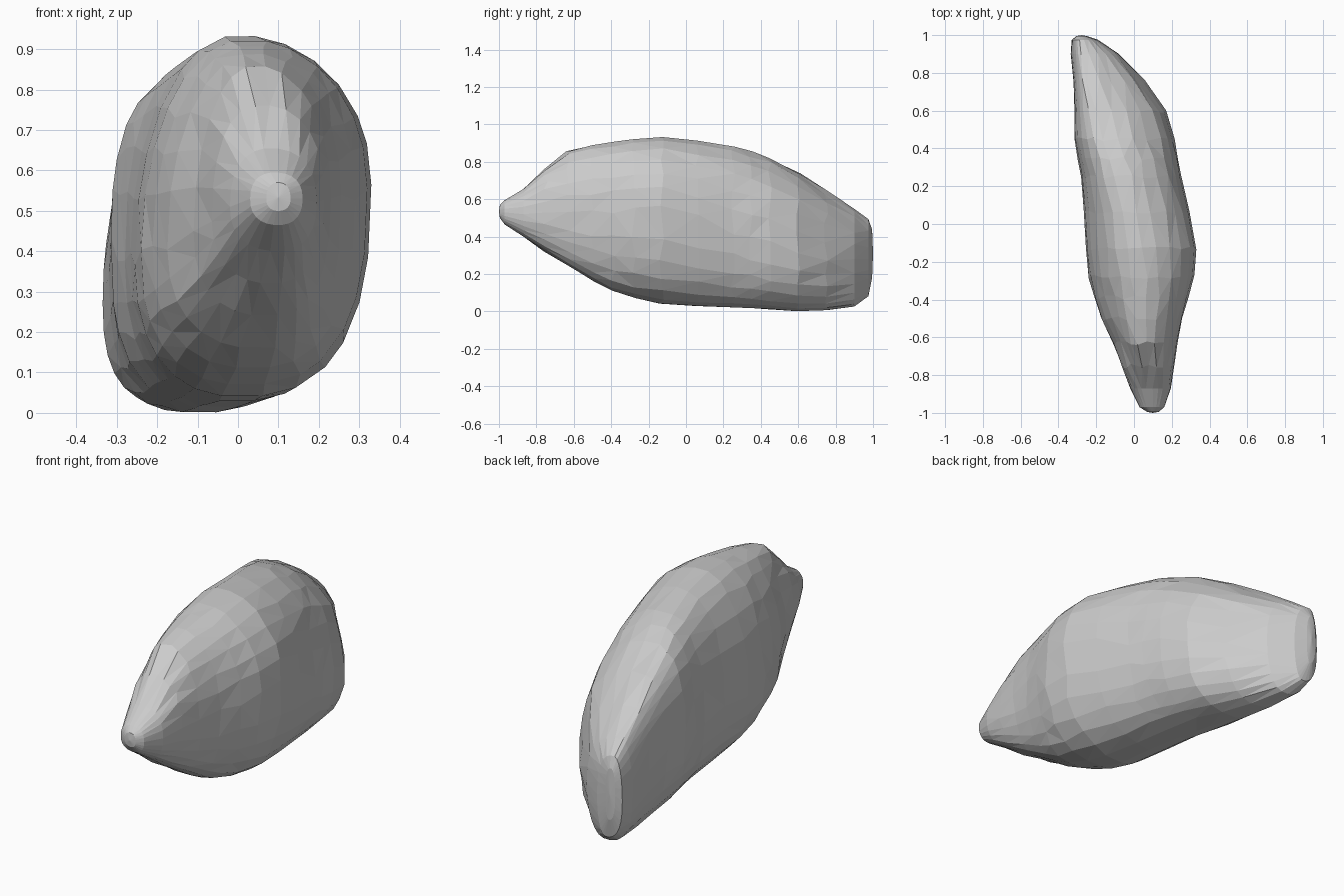
import bpy, bmesh, math, random

if "Cube" in bpy.data.objects:
    bpy.data.objects.remove(bpy.data.objects["Cube"])

random.seed(4)
SIDES = 26

# Stations along y: y, x min, x max, z min, z max, ridge x, keel x, left bulge z, right bulge z
STATIONS = [
    (-1.00, 0.07, 0.13, 0.50, 0.57, 0.10, 0.10, 0.53, 0.53),
    (-0.97, 0.03, 0.16, 0.465, 0.595, 0.09, 0.10, 0.53, 0.53),
    (-0.87, -0.02, 0.195, 0.40, 0.655, 0.08, 0.10, 0.51, 0.52),
    (-0.63, -0.11, 0.23, 0.24, 0.86, 0.04, 0.07, 0.45, 0.53),
    (-0.50, -0.175, 0.255, 0.16, 0.89, 0.04, 0.05, 0.42, 0.53),
    (-0.28, -0.24, 0.32, 0.07, 0.925, 0.02, 0.01, 0.39, 0.55),
    (-0.13, -0.255, 0.33, 0.04, 0.935, 0.00, 0.00, 0.38, 0.56),
    (0.25, -0.28, 0.25, 0.02, 0.885, -0.06, -0.03, 0.38, 0.44),
    (0.45, -0.315, 0.215, 0.01, 0.82, -0.13, -0.07, 0.40, 0.36),
    (0.60, -0.315, 0.17, 0.00, 0.74, -0.18, -0.10, 0.40, 0.31),
    (0.75, -0.32, 0.06, 0.005, 0.645, -0.23, -0.15, 0.36, 0.28),
    (0.90, -0.335, -0.08, 0.025, 0.55, -0.27, -0.19, 0.27, 0.28),
    (0.975, -0.33, -0.19, 0.08, 0.495, -0.28, -0.24, 0.28, 0.28),
    (1.00, -0.305, -0.25, 0.18, 0.44, -0.28, -0.27, 0.31, 0.31),
]


def refine(st):
    """Add a smooth in-between station wherever the gap is wide."""
    out = [st[0]]
    for i in range(1, len(st)):
        a, b = st[i - 1], st[i]
        if b[0] - a[0] > 0.17:
            p, q = st[i - 2], st[i + 1]
            h = b[0] - a[0]
            mid = [(u + v) / 2 + h / 8 * ((v - o) / (b[0] - p[0]) - (w - u) / (q[0] - a[0]))
                   for o, u, v, w in zip(p, a, b, q)]
            out.append(mid)
        out.append(b)
    return out


def roundness(y, c, s):
    """Superellipse exponent of each quarter; higher is boxier."""
    if y < -0.7 or y > 0.89:
        return 2.35
    if s > 0:
        return 2.15 if c > 0 else 2.0 + 0.8 * min(1, max(0, y) / 0.5)
    return 2.55 if c > 0 else 2.45


def section(bm, st):
    """Lopsided rounded ring made of four elliptical quarters."""
    y, x0, x1, z0, z1, ridge, keel, zl, zr = st
    wobble = 0 if abs(y) > 0.8 else 1
    ring = []
    for i in range(SIDES):
        a = 2 * math.pi * (i + wobble * random.uniform(-.15, .15)) / SIDES
        c, s = math.cos(a), math.sin(a)
        p = 2 / roundness(y, c, s)
        cx = math.copysign(abs(c) ** p, c)
        sz = math.copysign(abs(s) ** p, s)
        # the centre line leans from keel to ridge
        mid = (ridge if s > 0 else keel) * abs(sz) + (ridge + keel) / 2 * (1 - abs(sz))
        wide = zl + (zr - zl) * (1 + cx) / 2
        x = mid + cx * ((x1 - mid) if c > 0 else (mid - x0))
        z = wide + sz * ((z1 - wide) if s > 0 else (wide - z0))
        ring.append(bm.verts.new((x, y + wobble * random.uniform(-.012, .012), z)))
    return ring


def close_end(bm, ring, y):
    """Shallow cone over an end ring."""
    n = len(ring)
    mid = [sum(v.co[k] for v in ring) / n for k in range(3)]
    hub = bm.verts.new((mid[0], y, mid[2]))
    for v in ring:
        v.co.y -= y * 0.005
    for i in range(n):
        bm.faces.new((ring[i], ring[(i + 1) % n], hub))


# Faceted stone body, lofted through the stations
bm = bmesh.new()
rings = [section(bm, st) for st in refine(STATIONS)]
for a, b in zip(rings, rings[1:]):
    for i in range(SIDES):
        j = (i + 1) % SIDES
        bm.faces.new((a[i], a[j], b[j], b[i]))
# Blunt ends
close_end(bm, rings[0], -1)
close_end(bm, rings[-1], 1)
bmesh.ops.triangulate(bm, faces=bm.faces[:])
bmesh.ops.recalc_face_normals(bm, faces=bm.faces[:])

mesh = bpy.data.meshes.new("stone")
bm.to_mesh(mesh)
bm.free()
stone = bpy.data.objects.new("stone", mesh)
bpy.context.collection.objects.link(stone)
